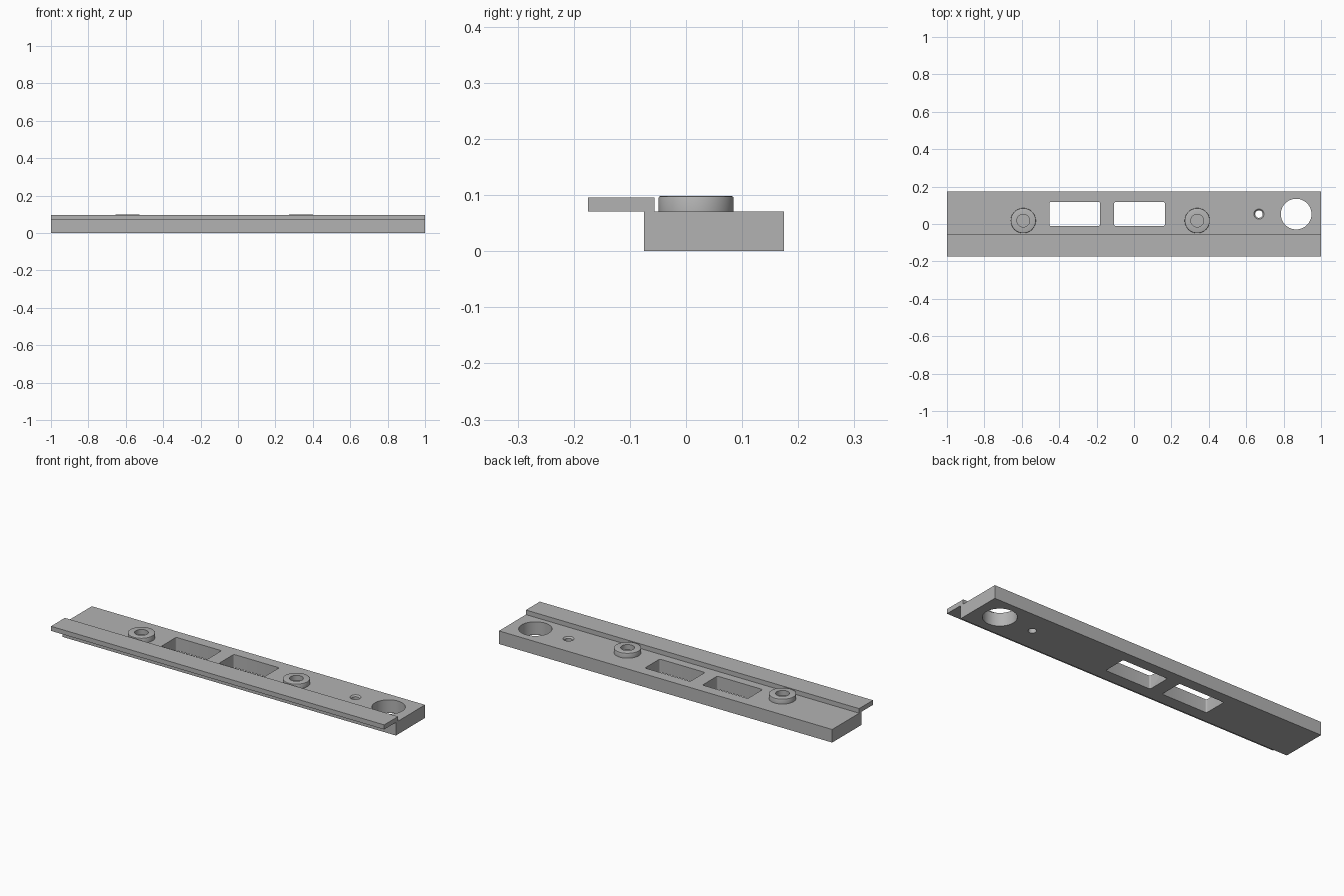
import bpy, bmesh, math
from mathutils import Matrix, Vector

cube = bpy.data.objects.get("Cube")
if cube:
    bpy.data.objects.remove(cube, do_unlink=True)

grey = bpy.data.materials.new("plain grey")
grey.use_nodes = True
grey.diffuse_color = (0.45, 0.45, 0.45, 1)
grey.node_tree.nodes["Principled BSDF"].inputs["Base Color"].default_value = (0.45, 0.45, 0.45, 1)

PLATE_TOP = 0.071
TOP = 0.098


def finish(name, bm):
    bmesh.ops.recalc_face_normals(bm, faces=bm.faces)
    mesh = bpy.data.meshes.new(name)
    bm.to_mesh(mesh)
    bm.free()
    mesh.materials.append(grey)
    obj = bpy.data.objects.new(name, mesh)
    bpy.context.collection.objects.link(obj)
    return obj


def box(name, x0, x1, y0, y1, z0, z1, corner=0):
    bm = bmesh.new()
    centre = Vector((x0 + x1, y0 + y1, z0 + z1)) / 2
    size = Matrix.Diagonal((x1 - x0, y1 - y0, z1 - z0, 1))
    bmesh.ops.create_cube(bm, size=1, matrix=Matrix.Translation(centre) @ size)
    if corner:
        upright = [e for e in bm.edges
                   if abs(e.verts[0].co.z - e.verts[1].co.z) > 0.01]
        bmesh.ops.bevel(bm, geom=upright, offset=corner, segments=4,
                        profile=0.5, affect='EDGES')
    return finish(name, bm)


def lathe(name, x, y, profile, steps=64):
    """Closed (radius, height) outline turned about a vertical axis."""
    bm = bmesh.new()
    rings = []
    for i in range(steps):
        a = math.tau * i / steps
        rings.append([bm.verts.new((x + r * math.cos(a), y + r * math.sin(a), z))
                      for r, z in profile])
    for i in range(steps):
        a, b = rings[i], rings[(i + 1) % steps]
        for j in range(len(profile)):
            k = (j + 1) % len(profile)
            bm.faces.new((a[j], b[j], b[k], a[k]))
    return finish(name, bm)


def cone(name, x, y, r0, r1, z0, z1):
    bm = bmesh.new()
    bmesh.ops.create_cone(bm, cap_ends=True, segments=64, radius1=r0, radius2=r1,
                          depth=z1 - z0,
                          matrix=Matrix.Translation((x, y, (z0 + z1) / 2)))
    return finish(name, bm)


def cut(target, cutters):
    for c in cutters:
        mod = target.modifiers.new("cut", 'BOOLEAN')
        mod.operation = 'DIFFERENCE'
        mod.solver = 'EXACT'
        mod.object = c
    graph = bpy.context.evaluated_depsgraph_get()
    result = bpy.data.meshes.new_from_object(target.evaluated_get(graph))
    target.modifiers.clear()
    target.data = result
    for c in cutters:
        bpy.data.objects.remove(c, do_unlink=True)


# Main bar with two windows, a large hole and a countersunk small hole
bar = box("base_bar", -1, 1, -0.075, 0.175, 0, PLATE_TOP)
cutters = [box("window_cutter", x, x + 0.272, -0.01, 0.117, -0.1, 0.2, 0.008)
           for x in (-0.453, -0.107)]
cutters.append(cone("large_hole_cutter", 0.867, 0.053, 0.082, 0.082, -0.1, 0.2))
cutters.append(cone("small_hole_cutter", 0.668, 0.053, 0.02, 0.02, -0.1, 0.2))
cutters.append(cone("countersink_cutter", 0.668, 0.053, 0.0195, 0.0282,
                    PLATE_TOP - 0.008, PLATE_TOP + 0.001))
cut(bar, cutters)

# Overhanging front strip
strip = box("front_strip", -1, 1, -0.175, -0.056, PLATE_TOP, 0.096)

# Raised round bosses with softened rims
R, HOLE, SOFT = 0.067, 0.034, 0.003
outline = [(HOLE, PLATE_TOP), (R, PLATE_TOP), (R, TOP - SOFT),
           (R - SOFT * 0.3, TOP - SOFT * 0.3), (R - SOFT, TOP), (HOLE, TOP)]
bosses = [lathe(name, x, 0.018, outline)
          for name, x in (("right_boss", -0.592), ("left_boss", 0.338))]

# Smooth the round walls, keep hard edges
for obj in [bar] + bosses:
    bpy.ops.object.select_all(action='DESELECT')
    obj.select_set(True)
    bpy.context.view_layer.objects.active = obj
    bpy.ops.object.shade_smooth_by_angle(angle=math.radians(30))
